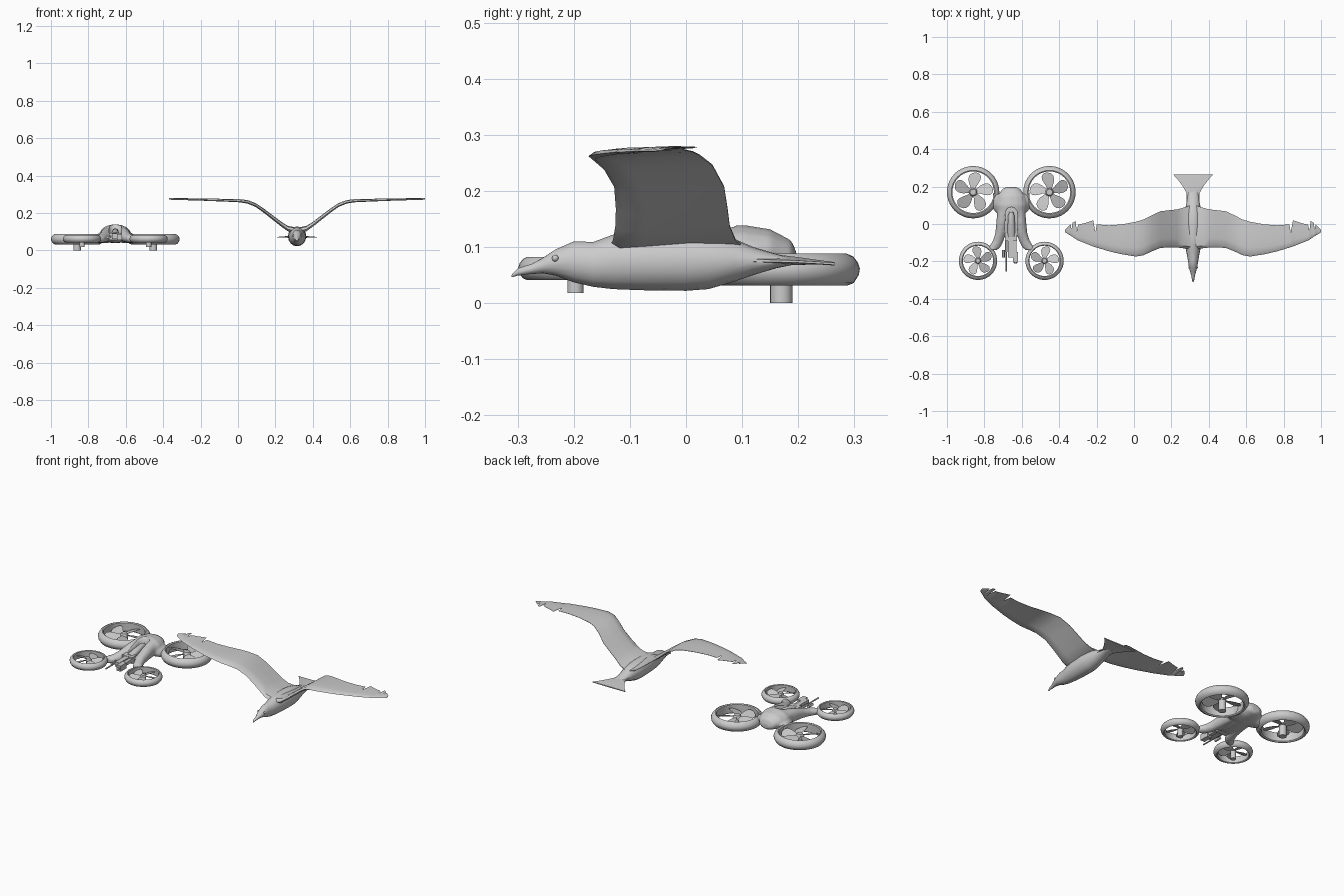
import bpy, bmesh, math
from mathutils import Vector, Matrix

BIRD_X, DRONE_X = 0.316, -0.656


def loft(bm, rings):
    """Skin a list of equal-length point rings and cap both ends."""
    vs = [[bm.verts.new(p) for p in r] for r in rings]
    n = len(rings[0])
    for a, b in zip(vs, vs[1:]):
        for i in range(n):
            j = (i + 1) % n
            bm.faces.new((a[i], a[j], b[j], b[i]))
    bm.faces.new(vs[0])
    bm.faces.new(vs[-1])


def finish(name, bm, loc=(0, 0, 0), angle=40):
    bmesh.ops.recalc_face_normals(bm, faces=bm.faces)
    me = bpy.data.meshes.new(name)
    bm.to_mesh(me)
    bm.free()
    ob = bpy.data.objects.new(name, me)
    bpy.context.collection.objects.link(ob)
    ob.location = loc
    bpy.ops.object.select_all(action='DESELECT')
    ob.select_set(True)
    bpy.context.view_layer.objects.active = ob
    bpy.ops.object.shade_smooth_by_angle(angle=math.radians(angle))
    return ob


def oval(y, hw, zb, zt, n=16, cx=0):
    """Upright oval ring at depth y."""
    zc, hh = (zb + zt) / 2, (zt - zb) / 2
    return [(cx + hw * math.cos(2 * math.pi * i / n), y,
             zc + hh * math.sin(2 * math.pi * i / n)) for i in range(n)]


def box(bm, x0, x1, y0, y1, z0, z1):
    loft(bm, [[(x0, y, z0), (x1, y, z0), (x1, y, z1), (x0, y, z1)] for y in (y0, y1)])


def rod(bm, x, z, r, y0, y1):
    loft(bm, [oval(y, r, z - r, z + r, 12, x) for y in (y0, y1)])


# ---------- bird body: (y, half width, bottom, top)
bm = bmesh.new()
loft(bm, [oval(*s) for s in (
    (-.311, .002, .046, .050), (-.300, .006, .049, .062), (-.275, .010, .052, .070),
    (-.255, .016, .053, .081), (-.232, .022, .049, .096), (-.200, .027, .037, .110),
    (-.165, .033, .029, .109), (-.130, .040, .025, .122), (-.080, .046, .023, .127),
    (.000, .049, .022, .128), (.040, .047, .025, .124), (.085, .041, .038, .115),
    (.120, .034, .050, .100), (.160, .029, .062, .088), (.190, .020, .068, .080))])
finish("bird_body", bm, (BIRD_X, 0, 0))

# bird eyes
for s in (-1, 1):
    bm = bmesh.new()
    bmesh.ops.create_uvsphere(bm, u_segments=12, v_segments=8, radius=.006)
    finish("bird_eye", bm, (BIRD_X + s * .020, -.233, .080))

# fanned tail plate
bm = bmesh.new()
loft(bm, [[(-w, y, z - d), (0, y, z - t), (w, y, z - d), (w, y, z - d + .004), (0, y, z + t), (-w, y, z - d + .004)]
          for y, w, z, t, d in ((.11, .034, .078, .012, .004), (.165, .034, .077, .009, .004),
                                (.20, .054, .075, .007, .003), (.235, .080, .073, .004, .003),
                                (.265, .107, .070, .003, .002))])
finish("bird_tail", bm, (BIRD_X, 0, 0))

# wings: (offset from body, leading y, trailing y, z, thickness), zigzag tip = split feathers
WING = ((.010, -.135, .100, .103, .034), (.050, -.130, .088, .113, .030), (.085, -.126, .078, .137, .027),
        (.125, -.125, .074, .168, .026), (.175, -.128, .068, .207, .024), (.220, -.146, .047, .238, .020),
        (.265, -.167, .024, .256, .018), (.305, -.174, .012, .262, .016), (.380, -.162, -.002, .265, .014),
        (.450, -.146, -.007, .267, .012), (.515, -.126, -.002, .269, .010), (.522, -.124, -.045, .269, .010),
        (.534, -.120, .020, .269, .009), (.575, -.104, .006, .270, .008), (.615, -.088, -.004, .271, .007),
        (.622, -.084, -.038, .271, .007), (.628, -.080, .016, .271, .007), (.645, -.068, .006, .271, .006),
        (.650, -.065, -.030, .271, .006), (.655, -.062, -.002, .271, .006), (.684, -.044, -.030, .272, .003))
SECTION = ((0, 0), (.06, .45), (.25, .6), (.6, .4), (1, .06), (1, -.06), (.6, -.1), (.25, -.3), (.06, -.35))
for side, s in (("left", -1), ("right", 1)):
    bm = bmesh.new()
    loft(bm, [[(s * dx, a + (b - a) * u, z + h * t + (.008 * u if dx > .2 else 0)) for u, h in SECTION]
              for dx, a, b, z, t in WING])
    finish(side + "_wing", bm, (BIRD_X, 0, 0), 35)

# ---------- drone hull: dome and four arms merged into one skin
bm = bmesh.new()
loft(bm, [oval(*s) for s in (
    (.198, .025, .060, .088), (.188, .048, .050, .112), (.150, .074, .042, .132), (.100, .084, .038, .140),
    (.050, .076, .038, .133), (.000, .062, .040, .118), (-.040, .050, .045, .100), (-.065, .036, .052, .088))])
for s in (-1, 1):
    loft(bm, [oval(y, w, zb, zt, 16, s * x) for y, x, w, zb, zt in (
        (.07, .045, .030, .045, .125), (.01, .050, .030, .045, .118), (-.05, .058, .028, .043, .102),
        (-.09, .070, .029, .041, .090), (-.125, .090, .032, .042, .082), (-.140, .104, .026, .044, .080))])
    loft(bm, [[(s * x, y + w * math.cos(k * math.pi / 8), z + h * math.sin(k * math.pi / 8)) for k in range(16)]
              for x, y, z, w, h in ((.03, .10, .085, .065, .045), (.065, .105, .076, .055, .036),
                                    (.085, .115, .066, .050, .028), (.098, .125, .060, .045, .025))])
hull = finish("drone_hull", bm, (DRONE_X, 0, 0))
m = hull.modifiers.new("merge", 'REMESH')
m.mode, m.voxel_size, m.use_smooth_shade = 'VOXEL', .006, True
m = hull.modifiers.new("soften", 'SMOOTH')
m.factor, m.iterations = .5, 5

# arched recess cut in the nose
bm = bmesh.new()
arch = [(-.034, -.16), (.034, -.16)] + [(.032 * math.cos(a), .055 + .035 * math.sin(a))
                                        for a in [i * math.pi / 10 for i in range(11)]]
loft(bm, [[(x, y, z) for x, y in arch] for z in (.088, .20)])
cutter = finish("recess_cutter", bm, (DRONE_X, 0, 0))
cutter.hide_render = True
cutter.hide_set(True)
m = hull.modifiers.new("recess", 'BOOLEAN')
m.operation, m.object, m.solver = 'DIFFERENCE', cutter, 'EXACT'

# nose spine inside the recess
bm = bmesh.new()
loft(bm, [oval(*s) for s in ((.065, .010, .080, .112), (.045, .017, .078, .118), (-.02, .020, .072, .108),
                             (-.07, .022, .066, .096))])
finish("nose_spine", bm, (DRONE_X, 0, 0))

# nose equipment: boxes and tubes
bm = bmesh.new()
box(bm, -.035, .030, -.090, -.050, .055, .092)
box(bm, -.018, .010, -.180, -.060, .062, .090)
box(bm, .008, .036, -.205, -.150, .055, .088)
box(bm, .010, .028, -.155, -.070, .064, .082)
rod(bm, -.027, .074, .004, -.255, -.060)
rod(bm, -.042, .070, .008, -.178, -.140)
rod(bm, -.027, .074, .007, -.150, -.080)
rod(bm, .022, .070, .008, -.212, -.200)
finish("nose_equipment", bm, (DRONE_X, 0, 0), 30)


# ---------- ducted rotors
def rotor(label, x, y, z, k, spin):
    loc = (x, y, z)
    # duct ring, revolved profile
    prof = ((.111, -.024), (.117, -.029), (.129, -.024), (.138, -.010), (.140, .002),
            (.136, .013), (.128, .023), (.117, .028), (.111, .024))
    bm = bmesh.new()
    n, c = 40, len(prof)
    vs = [[bm.verts.new((k * r * math.cos(2 * math.pi * i / n), k * r * math.sin(2 * math.pi * i / n), k * h))
           for r, h in prof] for i in range(n)]
    for i in range(n):
        a, b = vs[i], vs[(i + 1) % n]
        for j in range(c):
            bm.faces.new((a[j], a[(j + 1) % c], b[(j + 1) % c], b[j]))
    finish(label + "_duct", bm, loc)
    # motor post and hub cap
    bm = bmesh.new()
    for r1, r2, lo, hi in ((.020, .020, -.060, .004), (.024, .016, .000, .016)):
        bmesh.ops.create_cone(bm, cap_ends=True, segments=24, radius1=k * r1, radius2=k * r2, depth=k * (hi - lo),
                              matrix=Matrix.Translation((0, 0, k * (lo + hi) / 2)))
    finish(label + "_motor", bm, loc, 30)
    # five petal blades, pitched and swept
    bm = bmesh.new()
    for i in range(5):
        rings = []
        for r, w, sweep in ((.012, .010, 0), (.030, .016, .02), (.050, .026, .06), (.070, .032, .10),
                            (.088, .031, .13), (.099, .022, .15), (.106, .008, .18)):
            rot = Matrix.Rotation(spin * (i * 2 * math.pi / 5 + sweep) + math.pi / 2, 3, 'Z')
            rings.append([k * (rot @ Vector((r, u * w, spin * u * w * .35 + h + .004)))
                          for u, h in ((-1, -.001), (1, -.001), (1, .001), (-1, .001))])
        loft(bm, rings)
    finish(label + "_blades", bm, loc)


for side, s in (("left", -1), ("right", 1)):
    rotor("rear_" + side + "_rotor", DRONE_X + s * .204, .170, .060, 1.0, s)
    rotor("front_" + side + "_rotor", DRONE_X + s * .178, -.197, .062, .73, -s)
